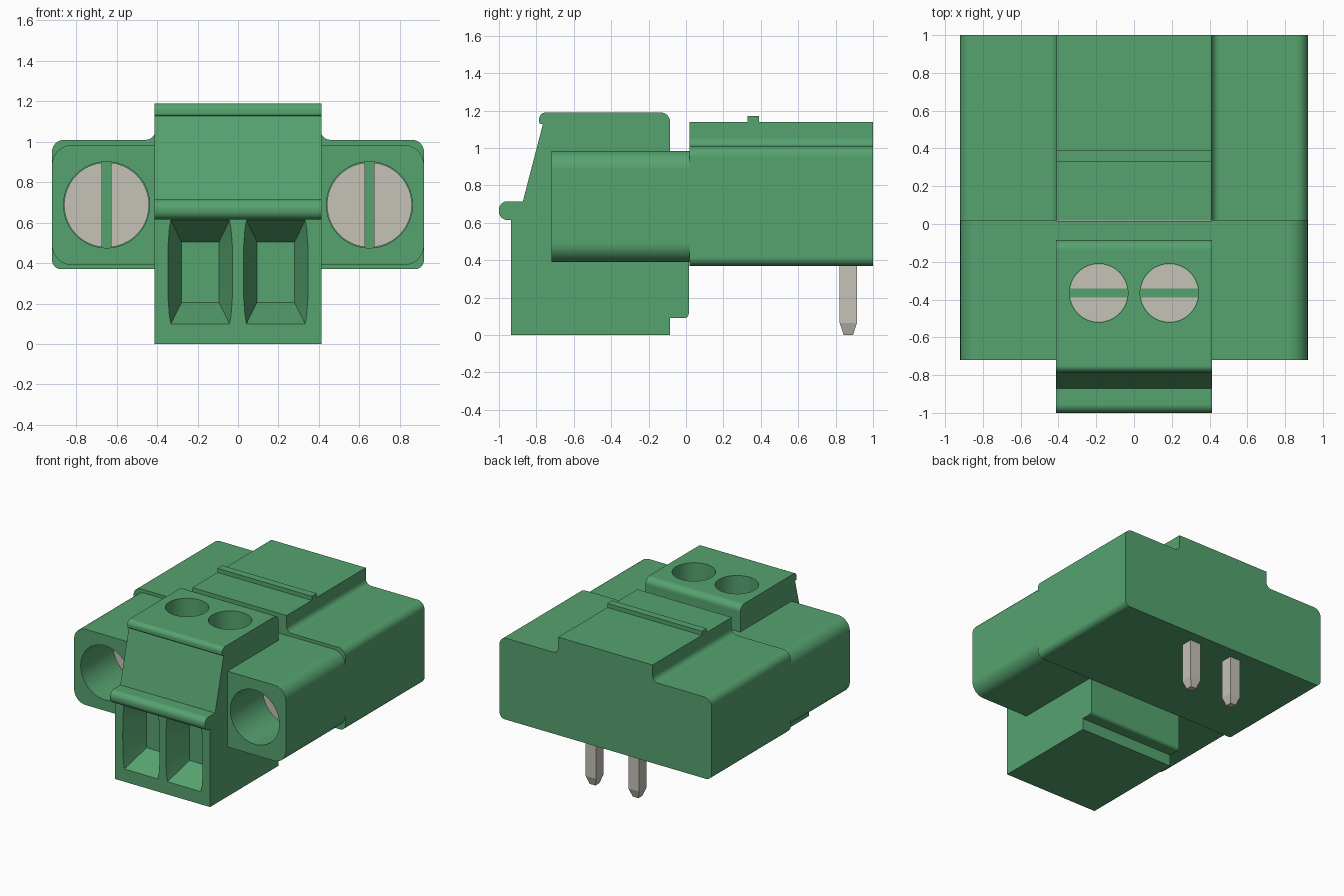
import bpy, bmesh, math
from mathutils import Vector, Matrix

cube = bpy.data.objects.get("Cube")
if cube:
    bpy.data.objects.remove(cube, do_unlink=True)


def make_material(name, rgb):
    m = bpy.data.materials.new(name)
    m.use_nodes = True
    m.diffuse_color = (*rgb, 1)
    bsdf = next(n for n in m.node_tree.nodes if n.type == 'BSDF_PRINCIPLED')
    bsdf.inputs["Base Color"].default_value = (*rgb, 1)
    return m


GREEN = make_material("green plastic", (0.093, 0.366, 0.159))
METAL = make_material("tinned metal", (0.56, 0.54, 0.475))


def finish(bm, name, mat):
    bmesh.ops.recalc_face_normals(bm, faces=bm.faces)
    me = bpy.data.meshes.new(name)
    bm.to_mesh(me)
    bm.free()
    ob = bpy.data.objects.new(name, me)
    bpy.context.collection.objects.link(ob)
    me.materials.append(mat)
    return ob


def rounded(corners, steps=8):
    """Turn (a, b, radius) corners into a filleted outline."""
    out = []
    n = len(corners)
    for i, (a, b, r) in enumerate(corners):
        p = Vector((a, b))
        if not r:
            out.append(p)
            continue
        u = (Vector(corners[i - 1][:2]) - p).normalized()
        v = (Vector(corners[(i + 1) % n][:2]) - p).normalized()
        half = u.angle(v) / 2
        centre = p + (u + v).normalized() * r / math.sin(half)
        s = p + u * r / math.tan(half) - centre
        e = p + v * r / math.tan(half) - centre
        sweep = s.angle(e)
        for k in range(steps + 1):
            t = k / steps
            out.append(centre + (s * math.sin((1 - t) * sweep) + e * math.sin(t * sweep)) / math.sin(sweep))
    return out


def loft(name, rings, mat):
    """Join equal-sized rings of 3D points into a closed solid."""
    bm = bmesh.new()
    vs = [[bm.verts.new(p) for p in ring] for ring in rings]
    n = len(vs[0])
    for r0, r1 in zip(vs, vs[1:]):
        for i in range(n):
            j = (i + 1) % n
            bm.faces.new((r0[i], r0[j], r1[j], r1[i]))
    bm.faces.new(vs[0])
    bm.faces.new(vs[-1])
    return finish(bm, name, mat)


def extrude_y(name, corners, y0, y1, mat=GREEN):
    pts = rounded(corners)
    return loft(name, [[(a, y, b) for a, b in pts] for y in (y0, y1)], mat)


def extrude_x(name, corners, half, mat=GREEN):
    pts = rounded(corners)
    return loft(name, [[(x, a, b) for a, b in pts] for x in (-half, half)], mat)


def box(name, lo, hi, mat=GREEN):
    return extrude_y(name, [(lo[0], lo[2], 0), (hi[0], lo[2], 0), (hi[0], hi[2], 0), (lo[0], hi[2], 0)],
                     lo[1], hi[1], mat)


def cylinder(name, centre, r, depth, axis, mat=GREEN):
    bm = bmesh.new()
    rot = Matrix.Rotation(math.pi / 2, 4, 'X') if axis == 'Y' else Matrix()
    bmesh.ops.create_cone(bm, cap_ends=True, segments=48, radius1=r, radius2=r, depth=depth,
                          matrix=Matrix.Translation(centre) @ rot)
    return finish(bm, name, mat)


def cut(ob, cutter):
    mod = ob.modifiers.new("cut", 'BOOLEAN')
    mod.operation = 'DIFFERENCE'
    mod.solver = 'EXACT'
    mod.object = cutter
    bpy.ops.object.select_all(action='DESELECT')
    bpy.context.view_layer.objects.active = ob
    ob.select_set(True)
    bpy.ops.object.modifier_apply(modifier=mod.name)
    bpy.data.objects.remove(cutter, do_unlink=True)


def smooth(ob):
    bpy.ops.object.select_all(action='DESELECT')
    bpy.context.view_layer.objects.active = ob
    ob.select_set(True)
    bpy.ops.object.shade_smooth_by_angle(angle=math.radians(30))
    wn = ob.modifiers.new("even_normals", 'WEIGHTED_NORMAL')
    wn.keep_sharp = True


# Rear header with a raised centre and a cross rib
header = extrude_y("header_housing", [
    (-0.92, 0.37, 0.045), (0.92, 0.37, 0.045), (0.92, 1.01, 0.06), (0.41, 1.01, 0.045),
    (0.41, 1.14, 0), (-0.41, 1.14, 0), (-0.41, 1.01, 0.045), (-0.92, 1.01, 0.06)], 0.018, 1.0)
smooth(header)
box("header_rib", (-0.41, 0.33, 1.13), (0.41, 0.39, 1.172))

# Plug body, a side profile swept across the width
plug = extrude_x("plug_body", [
    (-0.935, 0, 0), (-0.085, 0, 0), (-0.085, 0.09, 0), (0.015, 0.09, 0.025), (0.015, 0.985, 0),
    (-0.085, 0.985, 0), (-0.085, 1.19, 0.05), (-0.785, 1.19, 0.035), (-0.785, 1.128, 0.012),
    (-0.765, 1.128, 0), (-0.872, 0.715, 0), (-1.0, 0.715, 0.045), (-1.0, 0.615, 0.045),
    (-0.935, 0.615, 0)], 0.412)

# Wire entry funnels and clamp screw wells
LEVELS = (0, 0.08, 0.25, 0.5, 0.75, 0.92, 1)
for x in (-0.187, 0.187):
    def ring(y, z0, z1, half, bulge):
        side = [(half + bulge * (1 - (2 * t - 1) ** 4), z0 + (z1 - z0) * t) for t in LEVELS]
        return [(x + w, y, z) for w, z in side] + [(x - w, y, z) for w, z in reversed(side)]
    cut(plug, loft("funnel_cutter", [ring(-0.96, 0.1, 0.613, 0.145, 0.015),
                                     ring(-0.935, 0.1, 0.613, 0.145, 0.015),
                                     ring(-0.735, 0.205, 0.505, 0.093, 0)], GREEN))
    cut(plug, cylinder("well_cutter", (x, -0.365, 1.13), 0.155, 0.2, 'Z'))
smooth(plug)

# Clamp screws with a slot across
for side, x in (("right", -0.187), ("left", 0.187)):
    head = cylinder(side + "_clamp_screw", (x, -0.365, 1.0), 0.152, 0.07, 'Z', METAL)
    cut(head, box("slot_cutter", (x - 0.2, -0.388, 1.005), (x + 0.2, -0.342, 1.1), METAL))
    smooth(head)

# Side flanges, each with a deep bore and a slotted fixing screw
for side, s in (("right", -1), ("left", 1)):
    flange = extrude_y(side + "_flange", [
        (s * 0.41, 0.39, 0), (s * 0.92, 0.39, 0.1), (s * 0.92, 0.985, 0.1), (s * 0.41, 0.985, 0)],
        -0.72, 0.018)
    cut(flange, cylinder("bore_cutter", (s * 0.65, -0.55, 0.688), 0.213, 0.5, 'Y'))
    smooth(flange)
    head = cylinder(side + "_fixing_screw", (s * 0.65, -0.27, 0.688), 0.21, 0.1, 'Y', METAL)
    cut(head, box("slot_cutter", (s * 0.65 - 0.023, -0.4, 0.4), (s * 0.65 + 0.023, -0.28, 1.0), METAL))
    smooth(head)

# Square solder pins with tapered tips
for side, x in (("right", -0.187), ("left", 0.187)):
    rings = [[(x + a * h, 0.868 + b * h, z) for a, b in ((-1, -1), (1, -1), (1, 1), (-1, 1))]
             for h, z in ((0.025, 0), (0.046, 0.065), (0.046, 0.4))]
    loft(side + "_solder_pin", rings, METAL)
